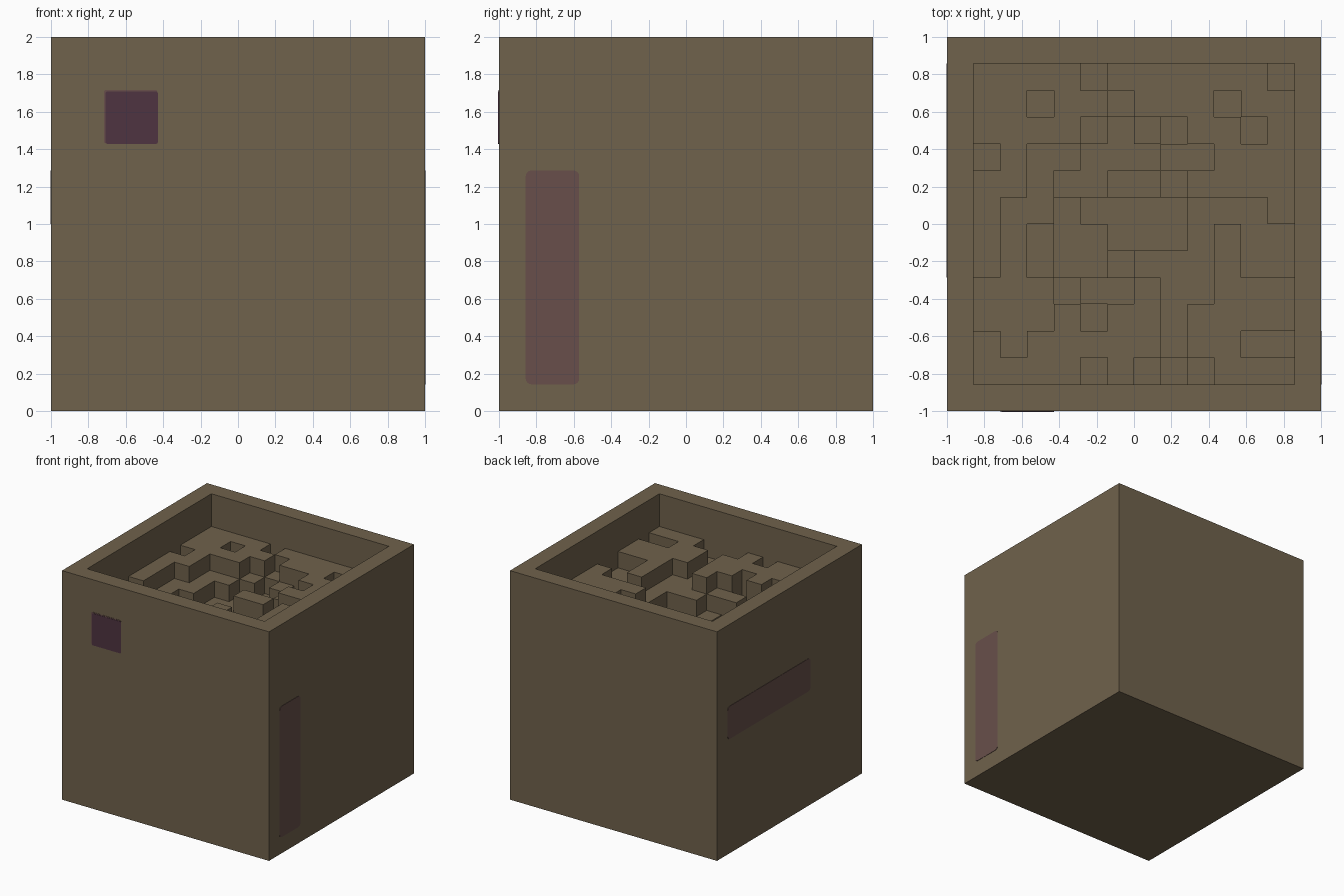
import bpy, bmesh, math
from mathutils import Vector

if "Cube" in bpy.data.objects:
    bpy.data.objects.remove(bpy.data.objects["Cube"], do_unlink=True)

CELL = 1 / 7


def material(name, rgb):
    m = bpy.data.materials.new(name)
    m.use_nodes = True
    m.diffuse_color = (*rgb, 1)
    bsdf = m.node_tree.nodes["Principled BSDF"]
    bsdf.inputs["Base Color"].default_value = (*rgb, 1)
    bsdf.inputs["Roughness"].default_value = 0.9
    return m


BROWN = material("earth brown", (0.162, 0.122, 0.072))
MAUVE = material("dusty mauve", (0.138, 0.078, 0.069))
PURPLE = material("dark purple", (0.077, 0.033, 0.053))


def finish(name, bm, mat):
    mesh = bpy.data.meshes.new(name)
    bm.to_mesh(mesh)
    bm.free()
    mesh.materials.append(mat)
    obj = bpy.data.objects.new(name, mesh)
    bpy.context.collection.objects.link(obj)
    return obj


# Outer box with a square pocket sunk into its top
bm = bmesh.new()
bmesh.ops.create_cube(bm, size=2)
bmesh.ops.translate(bm, verts=bm.verts, vec=(0, 0, 1))
top = max(bm.faces, key=lambda f: f.calc_center_median().z)
bmesh.ops.inset_region(bm, faces=[top], thickness=CELL, use_even_offset=True)
ring = list(top.verts)
floor = bmesh.ops.extrude_discrete_faces(bm, faces=[top])["faces"][0]
bmesh.ops.translate(bm, verts=floor.verts, vec=(0, 0, -7 * CELL))
# Pocket side walls follow from joining the pushed-down floor to the rim
bmesh.ops.remove_doubles(bm, verts=bm.verts, dist=1e-5)
bmesh.ops.recalc_face_normals(bm, faces=bm.faces)
finish("outer_box", bm, BROWN)

# Stepped floor: depth below the rim in cells, back row first
DEPTHS = [
    "222232222223",
    "223223222322",
    "222234342232",
    "323344433222",
    "223443352222",
    "233566663332",
    "234556663233",
    "234554333233",
    "333433233222",
    "333242232222",
    "232222232233",
    "222232343222",
]
N = len(DEPTHS)


def level(i, j):
    return 2 - int(DEPTHS[N - 1 - j][i]) * CELL


bm = bmesh.new()


def quad(*points):
    bm.faces.new([bm.verts.new(p) for p in points])


def grid(k):
    return (k - N / 2) * CELL


for i in range(N):
    for j in range(N):
        z = level(i, j)
        x0, x1, y0, y1 = grid(i), grid(i + 1), grid(j), grid(j + 1)
        quad((x0, y0, z), (x1, y0, z), (x1, y1, z), (x0, y1, z))
        # Each step wall faces the lower of its two cells
        sides = {(1, 0): ((x1, y0), (x1, y1)), (-1, 0): ((x0, y1), (x0, y0)),
                 (0, 1): ((x1, y1), (x0, y1)), (0, -1): ((x0, y0), (x1, y0))}
        for (di, dj), (a, b) in sides.items():
            u, v = i + di, j + dj
            if 0 <= u < N and 0 <= v < N and level(u, v) < z - 1e-6:
                low = level(u, v)
                quad((*a, low), (*b, low), (*b, z), (*a, z))
bmesh.ops.remove_doubles(bm, verts=bm.verts, dist=1e-5)
finish("stepped_floor", bm, BROWN)


# Thin rounded plates on the outer faces
def plate(name, origin, across, outward, u, v, radius, depth, mat):
    across, outward, up = Vector(across), Vector(outward), Vector((0, 0, 1))
    bm = bmesh.new()
    verts = []
    corners = [(u[1], v[1], -1, -1), (u[0], v[1], 1, -1), (u[0], v[0], 1, 1), (u[1], v[0], -1, 1)]
    for n, (cu, cv, su, sv) in enumerate(corners):
        for s in range(5):
            a = math.radians(90 * n + 22.5 * s)
            pu = cu + su * radius + radius * math.cos(a)
            pv = cv + sv * radius + radius * math.sin(a)
            verts.append(bm.verts.new(Vector(origin) + across * pu + up * pv))
    face = bm.faces.new(verts)
    ext = bmesh.ops.extrude_face_region(bm, geom=[face])["geom"]
    moved = [g for g in ext if isinstance(g, bmesh.types.BMVert)]
    bmesh.ops.translate(bm, verts=moved, vec=outward * depth)
    bmesh.ops.recalc_face_normals(bm, faces=bm.faces)
    finish(name, bm, mat)


FRONT = ((0, -1, 0), (1, 0, 0), (0, -1, 0))
plate("front_patch_edge", *FRONT, (-0.717, -0.431), (1.431, 1.717), 0.012, 0.002, MAUVE)
plate("front_patch", *FRONT, (-0.708, -0.429), (1.429, 1.708), 0.008, 0.004, PURPLE)
plate("tall_side_patch", (1, 0, 0), (0, 1, 0), (1, 0, 0),
      (-0.857, -0.571), (0.143, 1.286), 0.03, 0.003, MAUVE)
plate("long_side_patch", (-1, 0, 0), (0, 1, 0), (-1, 0, 0),
      (-0.286, 0.857), (1.0, 1.286), 0.03, 0.003, MAUVE)
